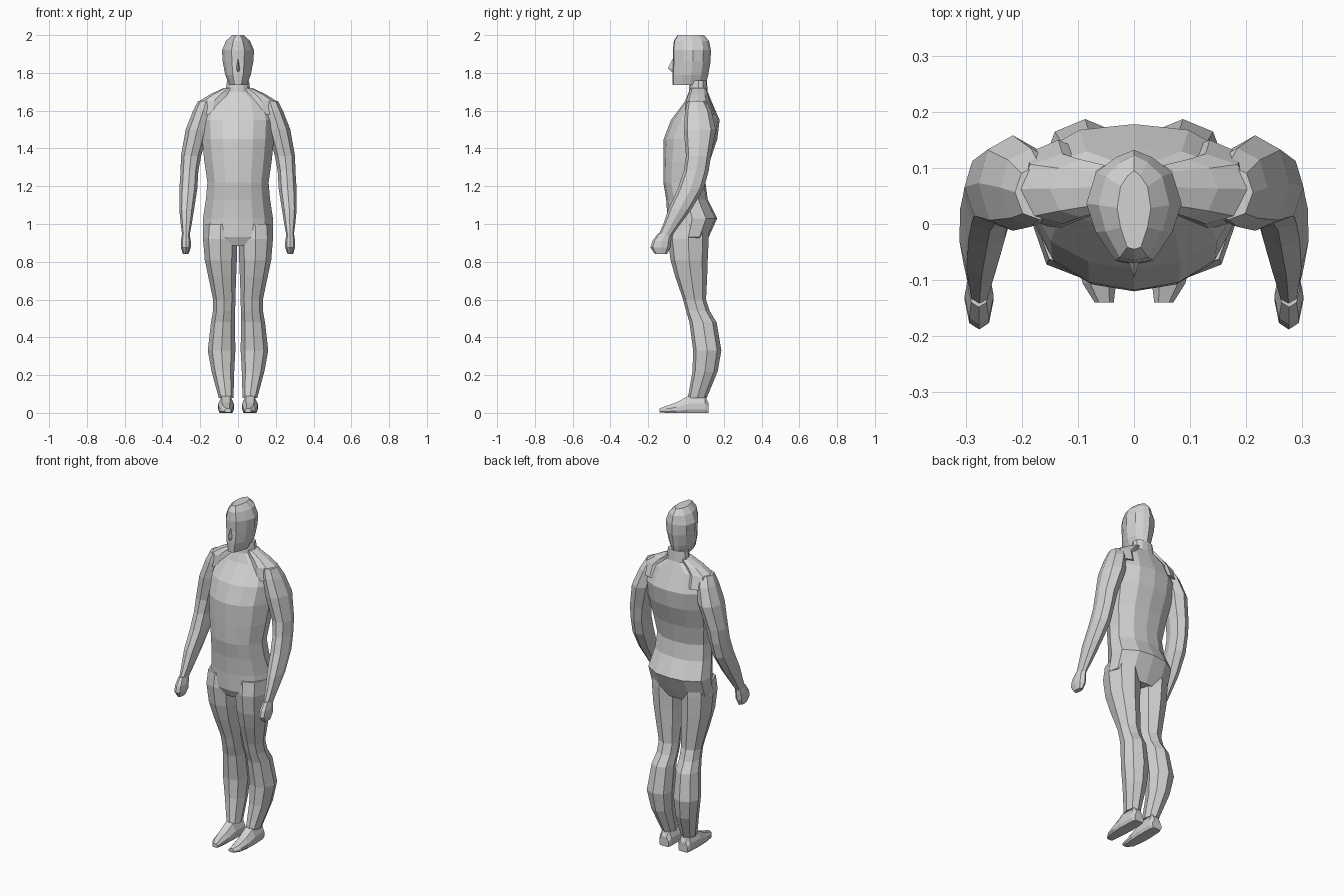
import bpy, bmesh

grey = bpy.data.materials.new("plain_grey")
grey.diffuse_color = (0.65, 0.65, 0.65, 1)


def both_sides(half):
    """Close a right-hand half outline that starts and ends near x = 0."""
    return half + [(-u, v) for u, v in reversed(half) if u > 0]


# Unit cross-sections
TORSO = both_sides([(0, -1), (.42, -.9), (.76, -.62), (1, 0), (.93, .55), (.5, .92), (0, 1)])
HEAD = both_sides([(0, -1), (.4, -.95), (.8, -.45), (1, .05), (.8, .6), (.38, .87), (0, 1)])
LIMB = both_sides([(0, -1), (.68, -.78), (1, 0), (.74, .7), (0, 1)])
FOOT = both_sides([(.8, -1), (1, -.6), (1, .1), (.55, 1)])


def loft(name, outline, sections, axis="z", mirror=False):
    """Skin rings given as (position, u0, u1, v0, v1) along z or y."""
    bm = bmesh.new()
    rings = []
    for pos, u0, u1, v0, v1 in sections:
        ring = []
        for u, v in outline:
            a = (u0 + u1) / 2 + u * (u1 - u0) / 2
            b = (v0 + v1) / 2 + v * (v1 - v0) / 2
            ring.append(bm.verts.new((a, b, pos) if axis == "z" else (a, pos, b)))
        rings.append(ring)
    n = len(outline)
    for r, s in zip(rings, rings[1:]):
        for i in range(n):
            j = (i + 1) % n
            bm.faces.new((r[i], r[j], s[j], s[i]))
    bm.faces.new(rings[0])
    bm.faces.new(rings[-1])
    bmesh.ops.recalc_face_normals(bm, faces=bm.faces)
    mesh = bpy.data.meshes.new(name)
    bm.to_mesh(mesh)
    bm.free()
    mesh.materials.append(grey)
    obj = bpy.data.objects.new(name, mesh)
    bpy.context.collection.objects.link(obj)
    if mirror:
        obj.modifiers.new("mirror", "MIRROR").use_mirror_merge = False
    return obj


def centred(rows):
    return [(z, -w, w, f, b) for z, w, f, b in rows]


# Head, from jaw to crown
loft("head", HEAD, centred([
    (1.735, .045, -.07, .105), (1.79, .068, -.072, .118), (1.86, .081, -.068, .13),
    (1.92, .085, -.07, .132), (1.97, .063, -.064, .122), (2.0, .03, -.045, .095)]))

# Nose
loft("nose", [(-1, 1), (0, -1), (1, 1)], centred([
    (1.875, .006, -.07, -.05), (1.825, .016, -.096, -.05), (1.805, .014, -.075, -.05)]))

# Neck, chest, waist and hips
loft("torso", TORSO, centred([
    (1.76, .058, .02, .11), (1.70, .066, .015, .115), (1.65, .17, -.005, .135),
    (1.55, .195, -.08, .178), (1.45, .19, -.118, .166), (1.33, .178, -.12, .125),
    (1.22, .162, -.12, .103), (1.13, .17, -.105, .115), (1.03, .185, -.098, .165),
    (.93, .185, -.095, .12), (.885, .12, -.075, .10)]))

# Shoulders sloping down from the neck
loft("shoulder_slope", LIMB, [
    (1.72, .03, .075, .025, .105), (1.685, .04, .15, .012, .115),
    (1.65, .05, .205, 0, .125), (1.58, .06, .21, -.01, .15)], mirror=True)

# Arms, from shoulder to wrist
loft("arm", LIMB, [
    (1.652, .125, .212, .008, .105), (1.60, .13, .238, -.005, .135),
    (1.50, .155, .277, -.012, .158), (1.36, .195, .302, 0, .132),
    (1.28, .21, .304, -.012, .12), (1.19, .215, .31, -.042, .095),
    (1.08, .232, .311, -.092, .03), (1.0, .245, .303, -.12, -.03),
    (.93, .258, .294, -.15, -.08)], mirror=True)

# Closed hands
loft("hand", LIMB, [
    (.95, .257, .296, -.148, -.075), (.91, .25, .302, -.178, -.078),
    (.875, .25, .302, -.188, -.082), (.842, .262, .292, -.165, -.10)], mirror=True)

# Legs, from hip to ankle
loft("leg", LIMB, [
    (1.0, .002, .18, -.085, .12), (.92, .003, .185, -.096, .12),
    (.81, .006, .176, -.082, .115), (.72, .01, .157, -.057, .112),
    (.60, .014, .132, -.015, .106), (.54, .015, .132, .0, .125),
    (.48, .016, .143, .018, .162), (.33, .014, .16, .038, .187),
    (.22, .02, .14, .034, .168), (.08, .024, .102, .01, .11)], mirror=True)

# Feet, from heel to toe
loft("foot", FOOT, [
    (.118, .032, .092, 0, .055), (.10, .024, .10, 0, .092), (.01, .022, .105, 0, .088),
    (-.05, .026, .102, 0, .056), (-.105, .032, .092, 0, .036),
    (-.14, .036, .07, .003, .024)], axis="y", mirror=True)
